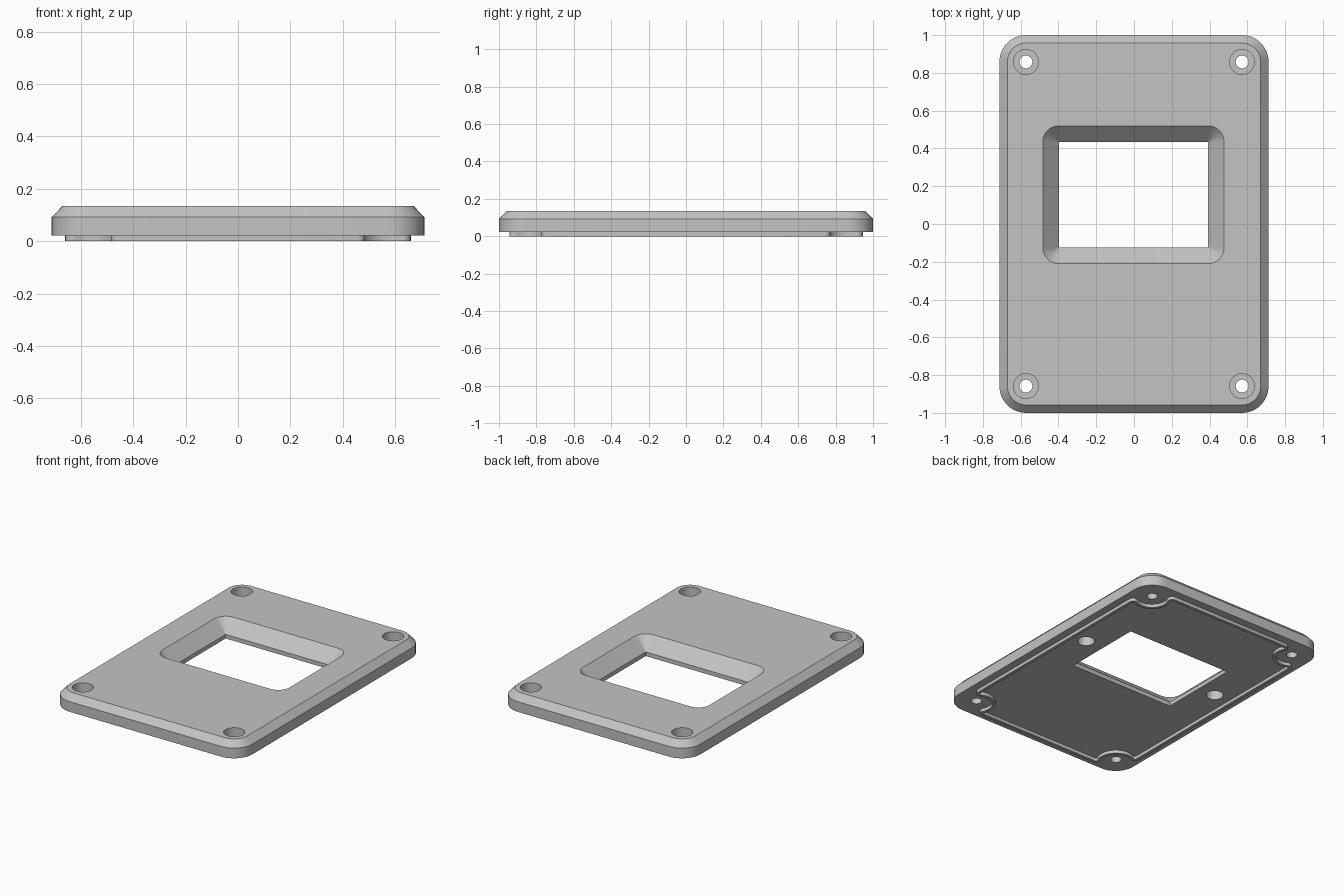
import bpy, bmesh, math
from math import pi, sin, cos, sqrt, atan2

if "Cube" in bpy.data.objects:
    bpy.data.objects.remove(bpy.data.objects["Cube"], do_unlink=True)

grey = bpy.data.materials.new("matte_grey")
grey.use_nodes = True
grey.diffuse_color = (0.55, 0.55, 0.55, 1)
grey.node_tree.nodes["Principled BSDF"].inputs["Base Color"].default_value = grey.diffuse_color

SCREW_X, SCREW_Y = 0.572, 0.858
FLOOR, SHOULDER, TOP = 0.022, 0.092, 0.135


def arc(cx, cy, r, a0, a1, n=12):
    return [(cx + r * cos(a0 + (a1 - a0) * i / n), cy + r * sin(a0 + (a1 - a0) * i / n))
            for i in range(n + 1)]


def rounded_rect(hx, hy, r, cx=0, cy=0):
    pts = []
    for k, (sx, sy) in enumerate([(1, 1), (-1, 1), (-1, -1), (1, -1)]):
        pts += arc(cx + sx * (hx - r), cy + sy * (hy - r), r, k * pi / 2, (k + 1) * pi / 2)
    return pts


def lip_outline(inset):
    """Rectangle whose corners curve inwards around the screws."""
    hx, hy, r, f = 0.66 - inset, 0.945 - inset, 0.10 + inset, 0.03 - inset
    side_x, end_y = hx - f, hy - f
    side_y = SCREW_Y - sqrt((r + f) ** 2 - (side_x - SCREW_X) ** 2)
    end_x = SCREW_X - sqrt((r + f) ** 2 - (end_y - SCREW_Y) ** 2)
    a = atan2(SCREW_Y - side_y, SCREW_X - side_x)
    b = atan2(SCREW_Y - end_y, SCREW_X - end_x)
    corner = arc(side_x, side_y, f, 0, a, 6)
    corner += arc(SCREW_X, SCREW_Y, r, a - pi, b - pi, 16)[1:-1]
    corner += arc(end_x, end_y, f, b, pi / 2, 6)
    pts = []
    for sx, sy in [(1, 1), (-1, 1), (-1, -1), (1, -1)]:
        quarter = [(sx * x, sy * y) for x, y in corner]
        pts += quarter if sx * sy > 0 else quarter[::-1]
    return pts


def loft(name, loops, ring=False):
    """Skin a stack of (outline, height) loops, capped or joined into a ring."""
    bm = bmesh.new()
    rows = [[bm.verts.new((x, y, z)) for x, y in pts] for pts, z in loops]
    n = len(rows[0])
    pairs = list(zip(rows, rows[1:]))
    if ring:
        pairs.append((rows[-1], rows[0]))
    else:
        bm.faces.new(rows[0][::-1])
        bm.faces.new(rows[-1])
    for low, high in pairs:
        for i in range(n):
            j = (i + 1) % n
            bm.faces.new((low[i], low[j], high[j], high[i]))
    bmesh.ops.recalc_face_normals(bm, faces=bm.faces)
    mesh = bpy.data.meshes.new(name)
    bm.to_mesh(mesh)
    bm.free()
    mesh.materials.append(grey)
    ob = bpy.data.objects.new(name, mesh)
    bpy.context.collection.objects.link(ob)
    return ob


def activate(ob):
    bpy.ops.object.select_all(action='DESELECT')
    ob.select_set(True)
    bpy.context.view_layer.objects.active = ob


def cut(ob, cutter):
    cutter.hide_render = True
    mod = ob.modifiers.new("cut", 'BOOLEAN')
    mod.operation, mod.solver, mod.object = 'DIFFERENCE', 'EXACT', cutter
    activate(ob)
    bpy.ops.object.modifier_apply(modifier=mod.name)
    bpy.data.objects.remove(cutter, do_unlink=True)


def drill(ob, x, y, r, z0, z1):
    circle = arc(x, y, r, 0, 2 * pi, 40)[:-1]
    cut(ob, loft("drill", [(circle, z0), (circle, z1)]))


# Cover plate with rounded corners and a chamfered top edge
plate = loft("cover_plate", [
    (rounded_rect(0.712, 1.0, 0.14), FLOOR),
    (rounded_rect(0.712, 1.0, 0.14), SHOULDER),
    (rounded_rect(0.67, 0.958, 0.098), TOP)])

# Window: straight at the bottom, flared outwards towards the top
def window(grow):
    return rounded_rect(0.395 + grow, 0.28 + grow, 0.001 + grow, -0.003, 0.155)

cut(plate, loft("window_cutter", [
    (window(0), -0.05), (window(0), 0.05), (window(0.135), 0.185)]))

# Counterbored screw holes in the corners
for sx in (-1, 1):
    for sy in (-1, 1):
        drill(plate, sx * SCREW_X, sy * SCREW_Y, 0.066, 0.065, 0.2)
        drill(plate, sx * SCREW_X, sy * SCREW_Y, 0.034, -0.05, 0.1)
    # Blind pocket in the underside beside the window
    drill(plate, sx * 0.527, 0.16, 0.054, -0.05, 0.085)

# Thin locating lip on the underside
outer, inner = lip_outline(0), lip_outline(0.02)
lip = loft("underside_lip", [
    (outer, 0), (outer, FLOOR + 0.004), (inner, FLOOR + 0.004), (inner, 0)], ring=True)

for ob in (plate, lip):
    activate(ob)
    bpy.ops.object.shade_smooth_by_angle(angle=math.radians(30))
